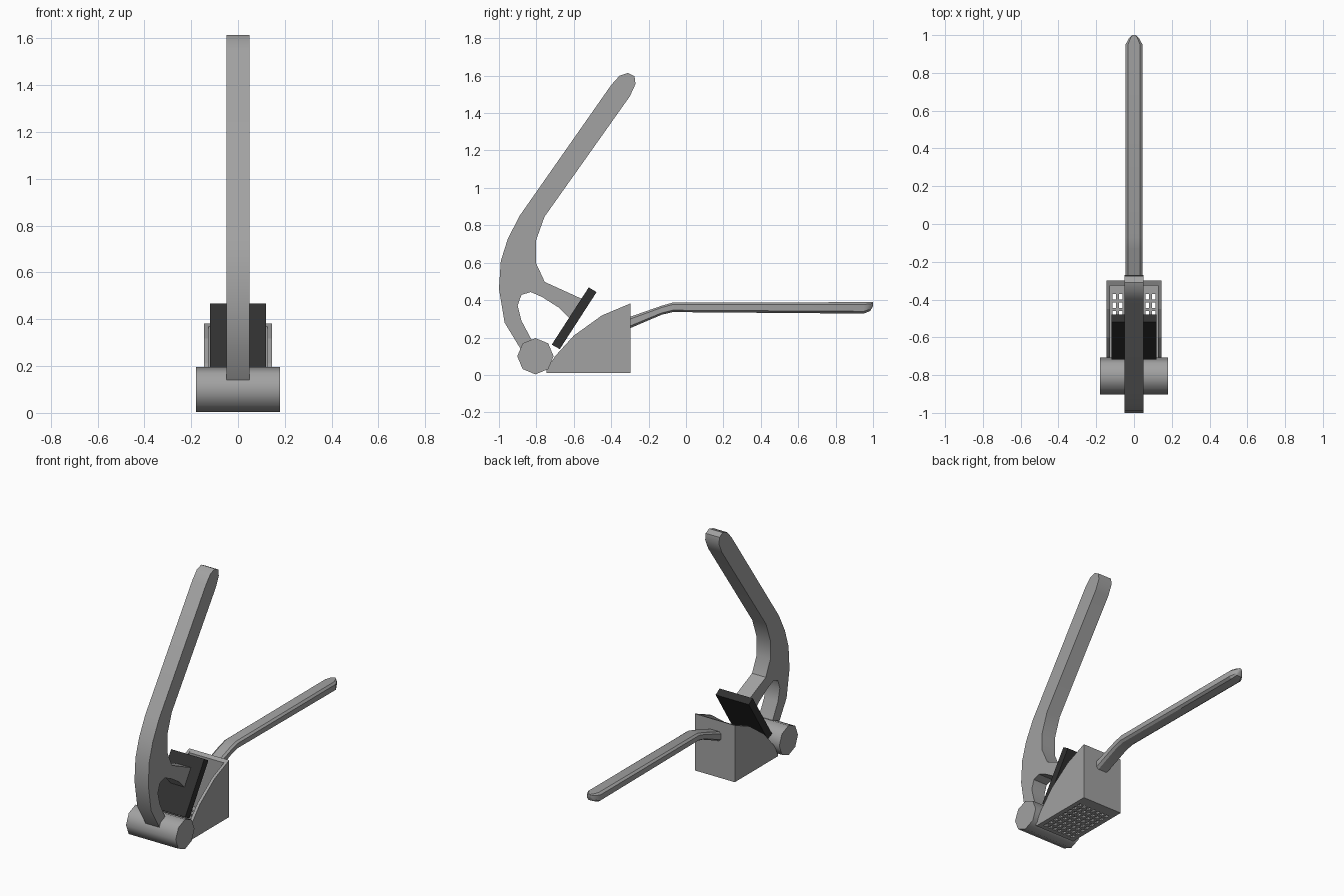
import bpy, bmesh, math

if "Cube" in bpy.data.objects:
    bpy.data.objects.remove(bpy.data.objects["Cube"])


def material(name, v):
    m = bpy.data.materials.new(name)
    m.diffuse_color = (v, v, v, 1)
    m.use_nodes = True
    m.node_tree.nodes["Principled BSDF"].inputs["Base Color"].default_value = m.diffuse_color
    return m


METAL = material("grey metal", 0.36)
BLACK = material("black plate", 0.03)


def finish(bm, name, mat, angle=None):
    bmesh.ops.recalc_face_normals(bm, faces=bm.faces)
    me = bpy.data.meshes.new(name)
    bm.to_mesh(me)
    bm.free()
    me.materials.append(mat)
    ob = bpy.data.objects.new(name, me)
    bpy.context.collection.objects.link(ob)
    if angle:
        bpy.ops.object.select_all(action='DESELECT')
        ob.select_set(True)
        bpy.context.view_layer.objects.active = ob
        bpy.ops.object.shade_smooth_by_angle(angle=math.radians(angle))
    return ob


def loft(name, rings, mat, angle=None):
    """Join equal-sized rings of points and cap both ends."""
    bm = bmesh.new()
    vs = [[bm.verts.new(p) for p in r] for r in rings]
    n = len(vs[0])
    for a, b in zip(vs, vs[1:]):
        for i in range(n):
            j = (i + 1) % n
            bm.faces.new((a[i], a[j], b[j], b[i]))
    bm.faces.new(vs[0])
    bm.faces.new(vs[-1])
    return finish(bm, name, mat, angle)


def extrude(name, profile, x0, x1, mat, angle=None):
    """Side profile (y, z) extruded across x."""
    return loft(name, [[(x, y, z) for y, z in profile] for x in (x0, x1)], mat, angle)


# Octagonal hinge barrel
hinge = [(-0.805 + 0.097 * math.cos(k * math.pi / 4),
          0.1 + 0.097 * math.sin(k * math.pi / 4)) for k in range(8)]
extrude("hinge_barrel", hinge, -0.18, 0.18, METAL, 50)

# Upper lever with its pressing arm
lever = [(-0.885, 0.14), (-0.97, 0.28), (-1.0, 0.46), (-0.99, 0.61), (-0.953, 0.727),
         (-0.89, 0.85), (-0.40, 1.55), (-0.355, 1.60), (-0.31, 1.615), (-0.275, 1.597),
         (-0.27, 1.555), (-0.30, 1.49), (-0.757, 0.845), (-0.803, 0.716), (-0.803, 0.60),
         (-0.755, 0.497), (-0.555, 0.406), (-0.62, 0.30), (-0.68, 0.36), (-0.77, 0.417),
         (-0.83, 0.443), (-0.88, 0.428), (-0.90, 0.37), (-0.88, 0.29), (-0.80, 0.14)]
extrude("upper_lever", lever, -0.05, 0.05, METAL, 40)

# Pressing plate
plate = [(-0.52, 0.468), (-0.478, 0.443), (-0.675, 0.138), (-0.718, 0.162)]
extrude("pressing_plate", plate, -0.12, 0.12, BLACK)

# Basket walls
side = [(-0.745, 0.01), (-0.298, 0.01), (-0.298, 0.382), (-0.45, 0.318),
        (-0.60, 0.21), (-0.70, 0.10), (-0.745, 0.03)]
extrude("basket_side_left", side, -0.145, -0.126, METAL)
extrude("basket_side_right", side, 0.126, 0.145, METAL)
back = [(-0.325, 0.01), (-0.298, 0.01), (-0.298, 0.382), (-0.325, 0.37)]
extrude("basket_back", back, -0.126, 0.126, METAL)
front = [(-0.745, 0.01), (-0.725, 0.01), (-0.725, 0.06), (-0.745, 0.03)]
extrude("basket_front", front, -0.126, 0.126, METAL)


# Perforated basket floor: grid with the hole cells left out
def cuts(lo, hi, first, step, count, size):
    c = [lo]
    for i in range(count):
        c += [first + i * step - size / 2, first + i * step + size / 2]
    return c + [hi]


xs = cuts(-0.126, 0.126, -0.105, 0.035, 7, 0.02)
ys = cuts(-0.725, -0.325, -0.70, 0.045, 8, 0.028)
bm = bmesh.new()
grid = [[bm.verts.new((x, y, 0.01)) for y in ys] for x in xs]
for i in range(len(xs) - 1):
    for j in range(len(ys) - 1):
        if not (i % 2 and j % 2):
            bm.faces.new((grid[i][j], grid[i + 1][j], grid[i + 1][j + 1], grid[i][j + 1]))
floor = finish(bm, "basket_floor", METAL)
mod = floor.modifiers.new("thickness", 'SOLIDIFY')
mod.thickness = 0.015
mod.offset = -1 if floor.data.polygons[0].normal.z < 0 else 1

# Lower handle: chamfered bar with a rounded tip (y, half width, bottom, top)
rings = []
for y, w, b, t in [(-0.31, 0.045, 0.245, 0.307), (-0.13, 0.045, 0.322, 0.37),
                   (-0.07, 0.045, 0.336, 0.387), (0.95, 0.045, 0.328, 0.389),
                   (0.985, 0.026, 0.342, 0.389), (1.0, 0.008, 0.368, 0.389)]:
    h = t - b
    half = [(0.65 * w, b), (w, b + 0.2 * h), (w, t - 0.2 * h), (0.7 * w, t)]
    rings.append([(x, y, z) for x, z in half] + [(-x, y, z) for x, z in reversed(half)])
loft("lower_handle", rings, METAL, 30)
